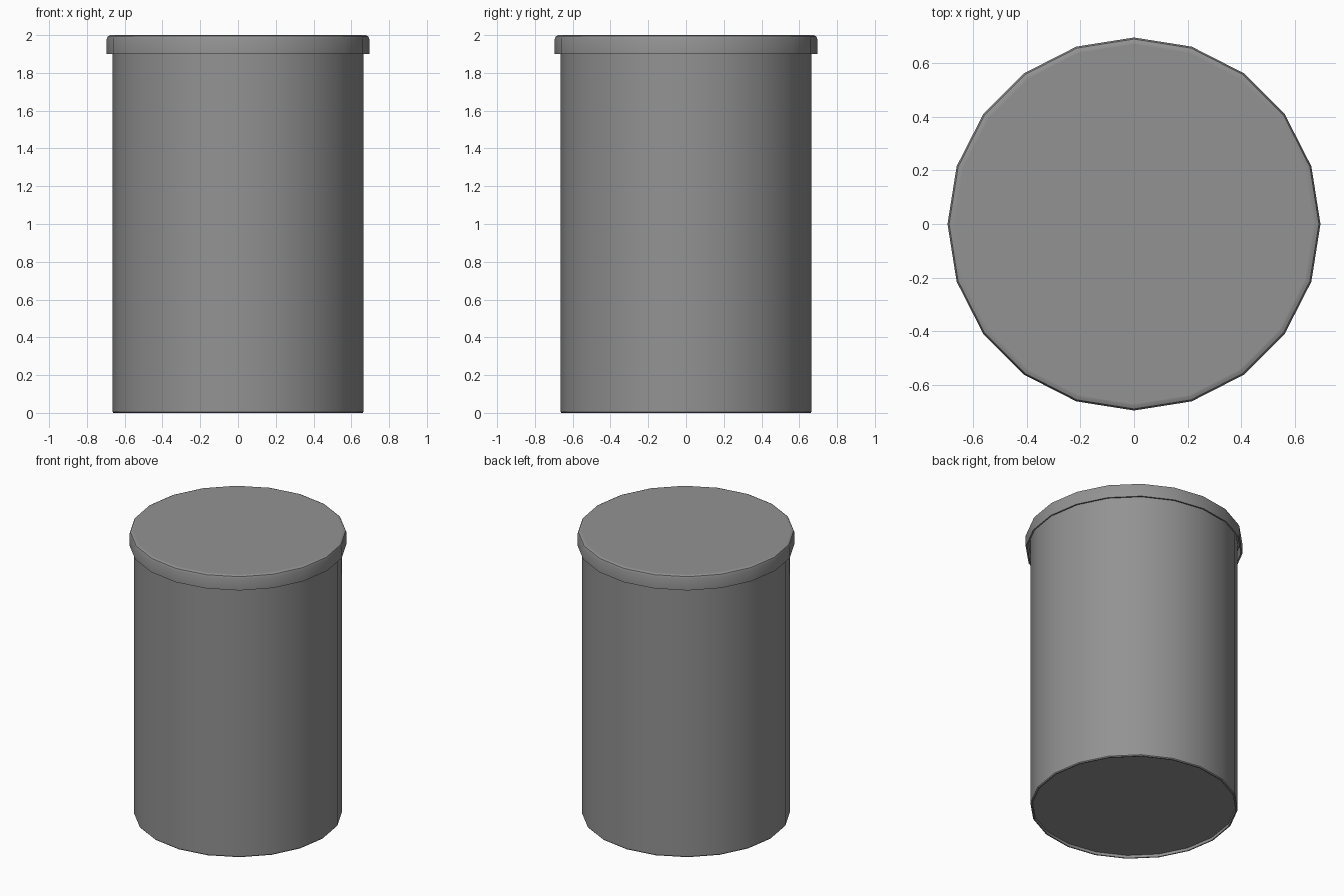
import bpy, bmesh, math

if "Cube" in bpy.data.objects:
    bpy.data.objects.remove(bpy.data.objects["Cube"])

SIDES = 20

# Dark grey finish shared by both parts
dark_grey = bpy.data.materials.new("dark_grey")
dark_grey.diffuse_color = (0.29, 0.29, 0.29, 1.0)
dark_grey.use_nodes = True
dark_grey.node_tree.nodes["Principled BSDF"].inputs["Base Color"].default_value = dark_grey.diffuse_color


def lathe(name, profile):
    """Revolve (radius, z) points around z; the end points are capped."""
    bm = bmesh.new()
    rings = []
    for r, z in profile:
        rings.append([bm.verts.new((r * math.cos(2 * math.pi * i / SIDES),
                                    r * math.sin(2 * math.pi * i / SIDES), z))
                      for i in range(SIDES)])
    for a, b in zip(rings, rings[1:]):
        for i in range(SIDES):
            j = (i + 1) % SIDES
            bm.faces.new((a[i], a[j], b[j], b[i]))
    bm.faces.new(rings[0])
    bm.faces.new(rings[-1])
    bmesh.ops.recalc_face_normals(bm, faces=bm.faces)
    mesh = bpy.data.meshes.new(name)
    bm.to_mesh(mesh)
    bm.free()
    mesh.materials.append(dark_grey)
    obj = bpy.data.objects.new(name, mesh)
    bpy.context.collection.objects.link(obj)
    bpy.ops.object.select_all(action='DESELECT')
    obj.select_set(True)
    bpy.context.view_layer.objects.active = obj
    bpy.ops.object.shade_smooth_by_angle(angle=math.radians(35))
    return obj


# Canister body with a shallow recessed base
lathe("canister_body", [(0.652, 0.02), (0.652, 0.0), (0.66, 0.0),
                        (0.665, 0.006), (0.665, 1.97)])

# Overhanging lid: thin hollow cap with a rounded top edge
lathe("lid", [(0.685, 1.975), (0.685, 1.9), (0.695, 1.9), (0.695, 1.98),
              (0.689, 1.994), (0.675, 2.0), (0.67, 2.0)])
